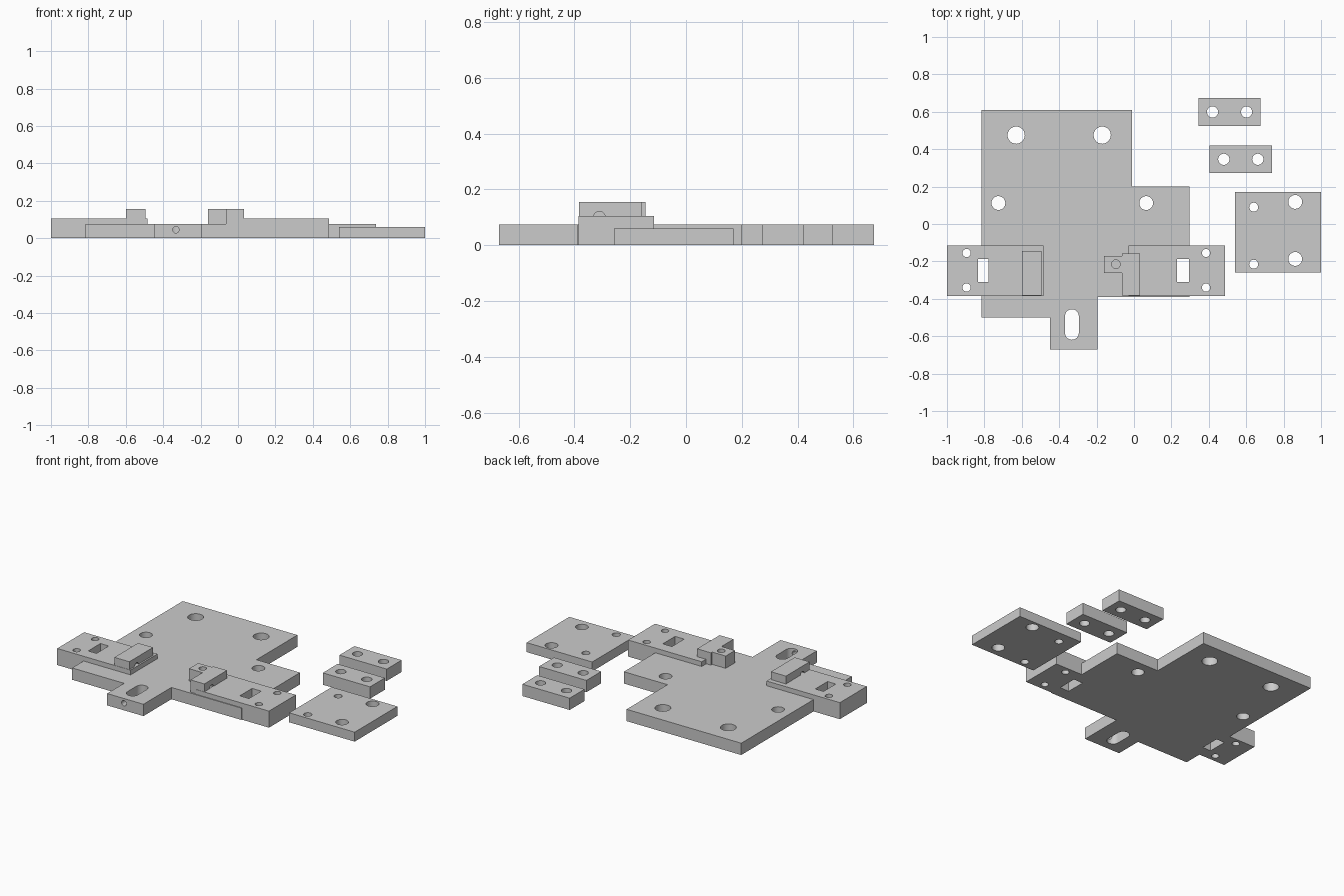
import bpy, bmesh, math
from mathutils import Matrix, Vector

old = bpy.data.objects.get("Cube")
if old:
    bpy.data.objects.remove(old, do_unlink=True)

grey = bpy.data.materials.new("light grey")
grey.use_nodes = True
COLOUR = (0.6, 0.6, 0.6, 1)
grey.diffuse_color = COLOUR
grey.node_tree.nodes["Principled BSDF"].inputs["Base Color"].default_value = COLOUR


def prism(bm, points, depth):
    """Extrude a closed outline of 3D points along a depth vector."""
    face = bm.faces.new([bm.verts.new(p) for p in points])
    grown = bmesh.ops.extrude_face_region(bm, geom=[face])["geom"]
    verts = [v for v in grown if isinstance(v, bmesh.types.BMVert)]
    bmesh.ops.translate(bm, verts=verts, vec=Vector(depth))


def make_object(name, bm):
    bmesh.ops.recalc_face_normals(bm, faces=bm.faces)
    mesh = bpy.data.meshes.new(name)
    bm.to_mesh(mesh)
    bm.free()
    mesh.materials.append(grey)
    obj = bpy.data.objects.new(name, mesh)
    bpy.context.collection.objects.link(obj)
    return obj


def solid(name, points, depth):
    bm = bmesh.new()
    prism(bm, points, depth)
    return make_object(name, bm)


def rect(x0, x1, y0, y1, z=0):
    return [(x0, y0, z), (x1, y0, z), (x1, y1, z), (x0, y1, z)]


def bore(centre, radius, length=0.6, axis="Z"):
    """Cylindrical cutter centred on a point."""
    bm = bmesh.new()
    bmesh.ops.create_cone(bm, cap_ends=True, segments=32, radius1=radius, radius2=radius, depth=length)
    turn = {"Z": Matrix(), "X": Matrix.Rotation(math.pi / 2, 4, "Y"),
            "Y": Matrix.Rotation(math.pi / 2, 4, "X")}[axis]
    bm.transform(Matrix.Translation(centre) @ turn)
    return make_object("cutter", bm)


def cut(obj, cutters):
    """Subtract the cutters, then smooth only the curved walls."""
    for cutter in cutters:
        cutter.hide_render = True
        mod = obj.modifiers.new("cut", "BOOLEAN")
        mod.operation, mod.solver, mod.object = "DIFFERENCE", "EXACT", cutter
    bpy.ops.object.select_all(action="DESELECT")
    bpy.context.view_layer.objects.active = obj
    obj.select_set(True)
    for mod in list(obj.modifiers):
        bpy.ops.object.modifier_apply(modifier=mod.name)
    for cutter in cutters:
        bpy.data.objects.remove(cutter, do_unlink=True)
    bpy.ops.object.shade_smooth_by_angle(angle=math.radians(30))


def slot(x0, x1):
    return solid("cutter", rect(x0, x1, -0.31, -0.187, -0.3), (0, 0, 0.6))


PLATE = 0.075
ARM = 0.105
BLOCK = 0.155
LEFT_SLOT = (-0.835, -0.777)
RIGHT_SLOT = (0.23, 0.294)

# Base plate with stepped outline and front tab
outline = [(-0.815, 0.61), (-0.01, 0.61), (-0.01, 0.2), (0.296, 0.2), (0.296, -0.39),
           (-0.195, -0.39), (-0.195, -0.67), (-0.45, -0.67), (-0.45, -0.5), (-0.815, -0.5)]
base = solid("base_plate", [(x, y, 0) for x, y in outline], (0, 0, PLATE))

# Rounded adjustment slot in the tab
pill = []
for end, start in ((-0.493, 0), (-0.582, math.pi)):
    for i in range(17):
        a = start + math.pi * i / 16
        pill.append((-0.332 + 0.037 * math.cos(a), end + 0.037 * math.sin(a), -0.3))
tab_slot = solid("cutter", pill, (0, 0, 0.6))
holes = [bore((x, 0.475, 0), 0.046) for x in (-0.63, -0.17)]
holes += [bore((x, 0.112, 0), 0.037) for x in (-0.725, 0.065)]
screw = bore((-0.332, -0.64, 0.045), 0.017, 0.15, "Y")
cut(base, holes + [tab_slot, screw, slot(*LEFT_SLOT), slot(*RIGHT_SLOT)])


# Side arms: full height outside the plate, a thin tongue on top of it
def arm(name, outer, edge, inner, hole_x, window, cable):
    profile = [(outer, 0), (edge, 0), (edge, PLATE), (inner, PLATE), (inner, ARM), (outer, ARM)]
    obj = solid(name, [(x, -0.385, z) for x, z in profile], (0, 0.27, 0))
    cut(obj, [bore((hole_x, y, 0), 0.022) for y in (-0.155, -0.34)] + [slot(*window), cable])


def cable_bore(x0, x1):
    return bore(((x0 + x1) / 2, -0.31, 0.1), 0.021, x1 - x0, "X")


arm("right_arm", -1, -0.815, -0.485, -0.895, LEFT_SLOT, cable_bore(-0.598, -0.4))
arm("left_arm", 0.487, 0.296, -0.03, 0.385, RIGHT_SLOT, cable_bore(-0.2, 0.028))

# Stop block on the right arm
stop = solid("right_stop_block", rect(-0.6, -0.495, -0.383, -0.145, 0.08), (0, 0, BLOCK - 0.08))
cut(stop, [cable_bore(-0.7, -0.4)])

# Hooked block with a finger on the left arm
hook = [(-0.16, -0.17), (-0.065, -0.17), (-0.065, -0.157), (0.032, -0.157),
        (0.032, -0.383), (-0.065, -0.383), (-0.065, -0.263), (-0.16, -0.263)]
block = solid("left_hook_block", [(x, y, PLATE + 0.002) for x, y in hook], (0, 0, BLOCK - PLATE - 0.002))
cut(block, [cable_bore(-0.064, 0.1), bore((-0.097, -0.215, 0.1), 0.023)])

# Separate square plate
square = solid("square_plate", rect(0.54, 1, -0.258, 0.17), (0, 0, 0.06))
cut(square, [bore((0.64, y, 0), 0.024) for y in (0.09, -0.215)]
    + [bore((0.862, y, 0), 0.037) for y in (0.118, -0.187)])

# Two loose spacer bars
for name, x, y in (("rear_spacer", 0.345, 0.525), ("front_spacer", 0.405, 0.272)):
    bar = solid(name, rect(x, x + 0.332, y, y + 0.149), (0, 0, PLATE))
    cut(bar, [bore((x + dx, y + 0.074, 0), 0.03) for dx in (0.075, 0.257)])
